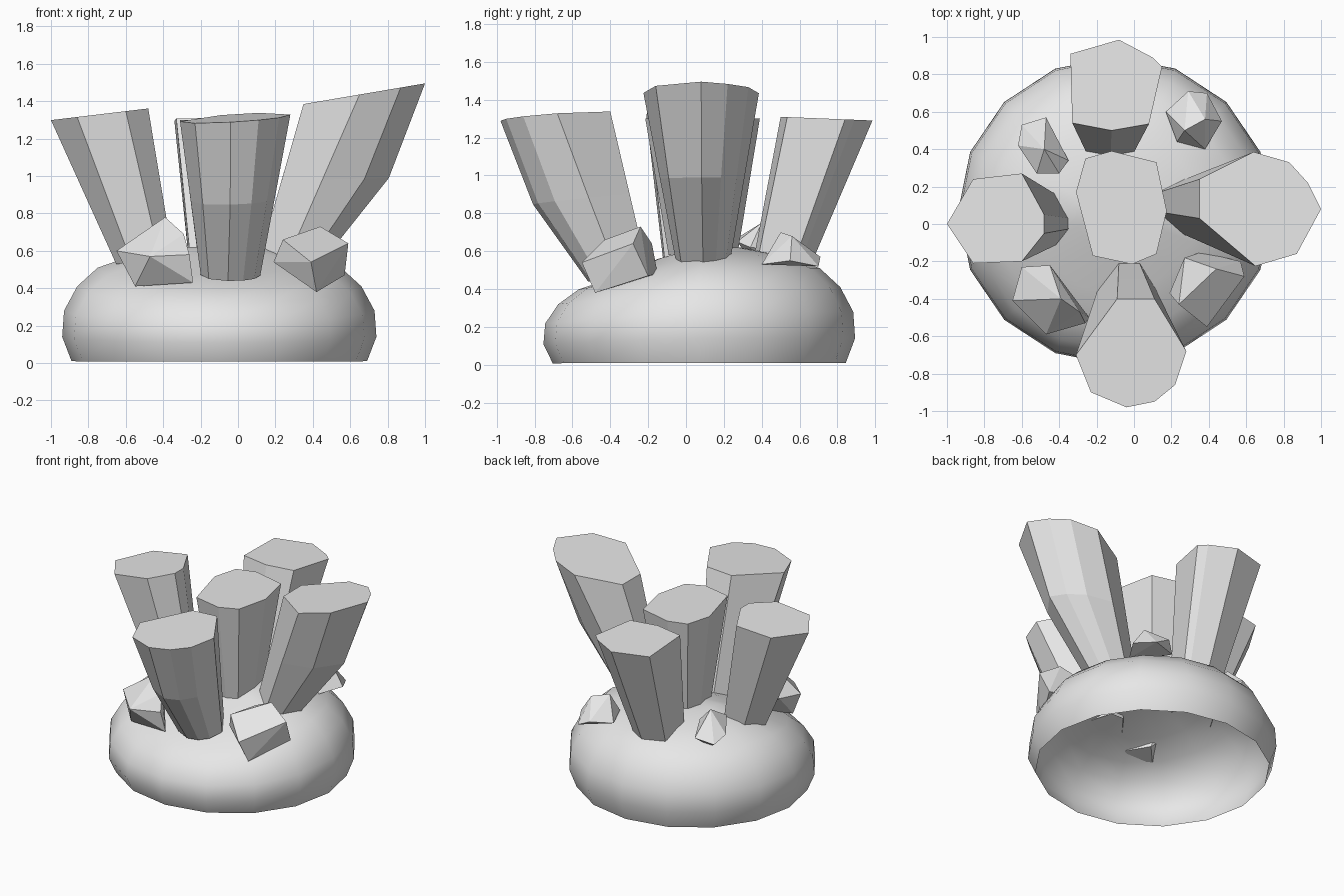
import bpy
import bmesh
from math import sin, cos, pi
from mathutils import Vector

default_cube = bpy.data.objects.get("Cube")
if default_cube:
    bpy.data.objects.remove(default_cube, do_unlink=True)

# One stone grey for everything
grey = (0.8, 0.8, 0.8, 1)
stone = bpy.data.materials.new("stone_grey")
stone.use_nodes = True
stone.diffuse_color = grey
stone.node_tree.nodes["Principled BSDF"].inputs["Base Color"].default_value = grey


def finish(bm, name, smooth=False):
    """Turn a bmesh into a named object with the stone material."""
    bmesh.ops.recalc_face_normals(bm, faces=bm.faces)
    for face in bm.faces:
        face.smooth = smooth
    mesh = bpy.data.meshes.new(name)
    bm.to_mesh(mesh)
    bm.free()
    mesh.materials.append(stone)
    obj = bpy.data.objects.new(name, mesh)
    bpy.context.scene.collection.objects.link(obj)
    return obj


def bridge(bm, lower, upper):
    """Join two vertex rings of equal length with quads."""
    count = len(lower)
    for i in range(count):
        j = (i + 1) % count
        bm.faces.new((lower[i], lower[j], upper[j], upper[i]))


def rock_dome(name, centre, profile, sides=16):
    """Hollow flattened dome, lower towards the front, open underneath."""
    bm = bmesh.new()
    rings = []
    for radius, height in profile:
        ring = []
        for i in range(sides):
            angle = 2 * pi * i / sides
            sag = 0.22 * max(0, -sin(angle)) * min(1, radius * 2)
            ring.append(bm.verts.new((centre.x + radius * cos(angle),
                                      centre.y + radius * sin(angle) * 0.98,
                                      height * (1 - sag))))
        rings.append(ring)
    for lower, upper in zip(rings, rings[1:]):
        bridge(bm, lower, upper)
    tip = bm.verts.new((centre.x, centre.y, profile[-1][1]))
    for i in range(sides):
        bm.faces.new((rings[-1][i], rings[-1][(i + 1) % sides], tip))
    return finish(bm, name, smooth=True)


def crystal(name, outline, height, tilt, base, shrink, bulge=0):
    """Leaning prism: wide cut top, narrow open base sunk into the dome."""
    bm = bmesh.new()
    points = [Vector(p) for p in outline]
    middle = Vector(((min(p.x for p in points) + max(p.x for p in points)) / 2,
                     (min(p.y for p in points) + max(p.y for p in points)) / 2))
    foot = Vector(base)
    lean = middle - foot.xy
    outward = lean.normalized() if bulge else Vector((0, 0))
    bottom, waist, top = [], [], []
    for p in points:
        arm = p - middle
        high = Vector((p.x, p.y, height + arm.dot(Vector(tilt))))
        low_xy = foot.xy + arm * shrink
        low = Vector((low_xy.x, low_xy.y, foot.z - 0.6 * lean.dot(arm * shrink)))
        mid = low.lerp(high, 0.48)
        if bulge:
            push = outward * bulge * max(0, arm.normalized().dot(outward))
            mid += push.to_3d()
        bottom.append(bm.verts.new(low))
        waist.append(bm.verts.new(mid))
        top.append(bm.verts.new(high))
    if bulge:
        bridge(bm, bottom, waist)
        bridge(bm, waist, top)
    else:
        for v in waist:
            bm.verts.remove(v)
        bridge(bm, bottom, top)
    bm.faces.new(top)
    return finish(bm, name)


def gem(name, corners):
    """Small faceted stone wrapped around a few corners."""
    bm = bmesh.new()
    for corner in corners:
        bm.verts.new(corner)
    hull = bmesh.ops.convex_hull(bm, input=bm.verts)
    loose = [v for v in hull["geom_interior"] if isinstance(v, bmesh.types.BMVert)]
    bmesh.ops.delete(bm, geom=loose, context="VERTS")
    bmesh.ops.dissolve_limit(bm, angle_limit=0.12, verts=bm.verts, edges=bm.edges)
    return finish(bm, name)


# Base rock
rock_dome("rock_base", Vector((-0.1, 0.07)),
          [(.79, .01), (.84, .14), (.83, .28), (.76, .41),
           (.65, .51), (.45, .58), (.22, .62)])

# Five large crystals
crystal("centre_crystal",
        [(-.31, .17), (-.22, -.17), (-.01, -.215), (.12, -.16),
         (.175, .07), (.12, .33), (-.12, .39), (-.26, .35)],
        height=1.3, tilt=(0, 0), base=(-.07, .09, .58), shrink=0.6)

crystal("front_crystal",
        [(-.31, -.7), (-.23, -.9), (-.04, -.98), (.11, -.95),
         (.22, -.86), (.28, -.68), (.11, -.4), (-.09, -.4)],
        height=1.31, tilt=(.06, .07), base=(-.04, -.36, .47), shrink=0.54,
        bulge=0.07)

crystal("back_crystal",
        [(-.34, .91), (-.33, .54), (-.12, .5), (.08, .535),
         (.15, .84), (.1, .89), (-.08, .985)],
        height=1.3, tilt=(0, -.04), base=(-.11, .51, .55), shrink=0.62)

crystal("right_crystal",
        [(-1, 0), (-.86, -.21), (-.6, -.2), (-.48, -.05),
         (-.48, .05), (-.6, .27), (-.86, .24)],
        height=1.33, tilt=(.12, 0), base=(-.5, .02, .55), shrink=0.58)

crystal("left_crystal",
        [(1, .08), (.93, .22), (.83, .33), (.64, .385), (.35, .24),
         (.35, .03), (.65, -.225), (.87, -.16)],
        height=1.44, tilt=(.17, 0), base=(.28, .09, .56), shrink=0.48,
        bulge=0.1)

# Four small gems around the shoulder
gem("front_right_gem",
    [(-.65, -.41, .6), (-.6, -.23, .62), (-.45, -.22, .7), (-.39, -.4, .78),
     (-.29, -.47, .69), (-.26, -.53, .58), (-.24, -.5, .43),
     (-.47, -.59, .57), (-.55, -.46, .41), (-.4, -.3, .45)])

gem("front_left_gem",
    [(.44, -.24, .73), (.59, -.28, .64), (.57, -.2, .47), (.42, -.48, .38),
     (.39, -.55, .54), (.19, -.37, .54), (.24, -.43, .66),
     (.27, -.18, .64), (.36, -.15, .48)])

gem("back_left_gem",
    [(.17, .6, .55), (.29, .71, .57), (.39, .7, .52), (.47, .55, .55),
     (.38, .4, .53), (.23, .44, .57), (.27, .5, .7), (.38, .56, .68)])

gem("back_right_gem",
    [(-.62, .42, .61), (-.6, .53, .57), (-.47, .57, .6), (-.35, .34, .62),
     (-.4, .27, .65), (-.52, .27, .67), (-.48, .4, .75), (-.48, .4, .48)])
